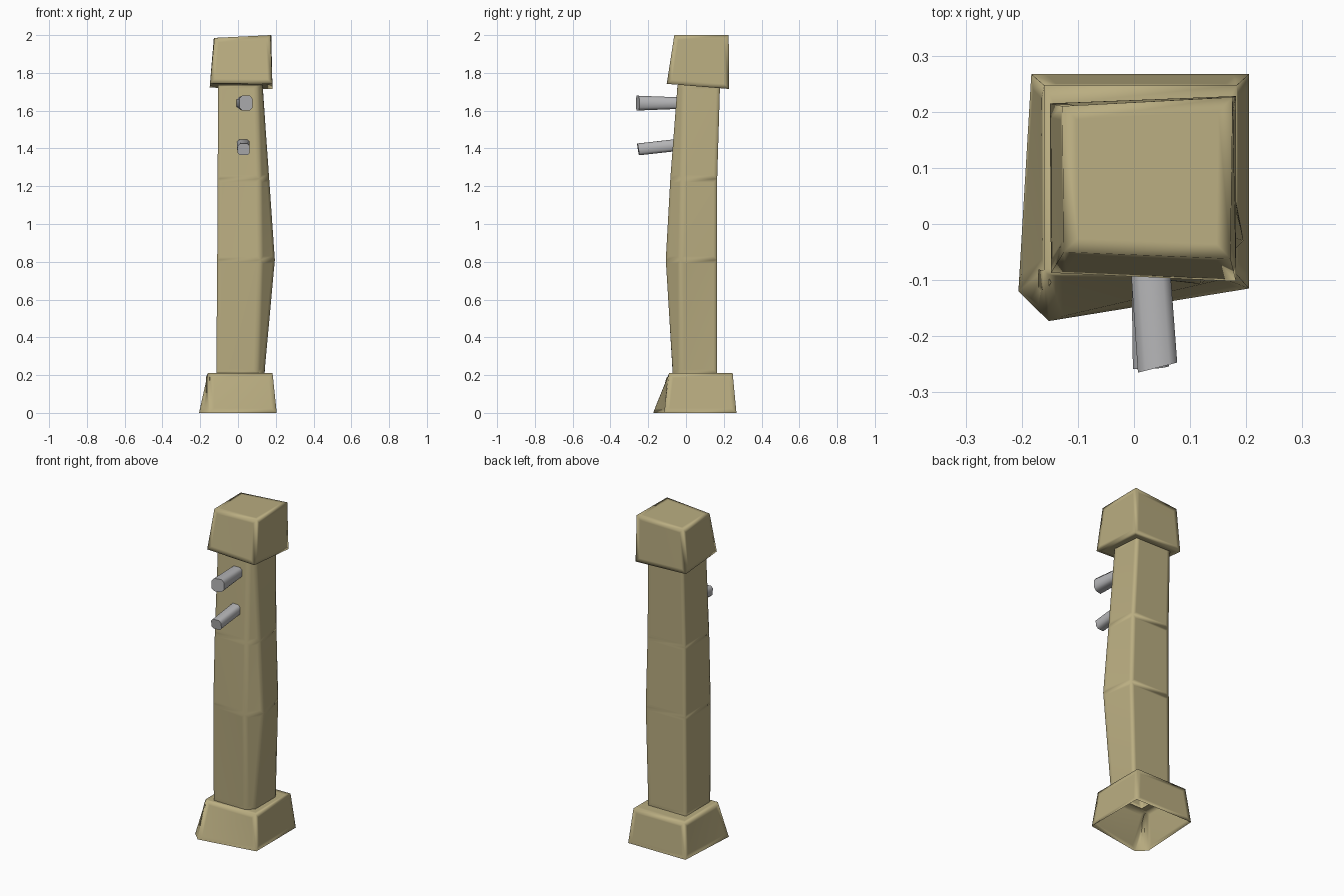
import bpy, bmesh, math
from mathutils import Vector

if "Cube" in bpy.data.objects:
    bpy.data.objects.remove(bpy.data.objects["Cube"])


def material(name, rgb):
    m = bpy.data.materials.new(name)
    m.diffuse_color = (*rgb, 1)
    m.use_nodes = True
    m.node_tree.nodes["Principled BSDF"].inputs["Base Color"].default_value = m.diffuse_color
    return m


TAN = material("tan_plaster", (0.49, 0.42, 0.22))
GREY = material("grey_metal", (0.46, 0.46, 0.47))


def loft(name, rings, mat, cap_start=False, cap_end=False, inset=0.0, smooth=None):
    """Skin a list of equal-length point rings; inset adds support loops for soft-edge shading."""
    bm = bmesh.new()
    vs = [[bm.verts.new(p) for p in r] for r in rings]
    n = len(rings[0])
    for a, b in zip(vs, vs[1:]):
        for i in range(n):
            j = (i + 1) % n
            bm.faces.new((a[i], a[j], b[j], b[i]))
    if cap_start:
        bm.faces.new(vs[0][::-1])
    if cap_end:
        bm.faces.new(vs[-1])
    bm.normal_update()
    if inset:
        big = [f for f in bm.faces if f.calc_area() > 0.006
               and (cap_end or abs(f.normal.z) < 0.9)]
        bmesh.ops.inset_individual(bm, faces=big, thickness=inset, use_even_offset=True)
    me = bpy.data.meshes.new(name)
    bm.to_mesh(me)
    bm.free()
    me.materials.append(mat)
    ob = bpy.data.objects.new(name, me)
    bpy.context.collection.objects.link(ob)
    bpy.context.view_layer.objects.active = ob
    ob.select_set(True)
    if smooth:
        bpy.ops.object.shade_smooth_by_angle(angle=math.radians(smooth))
    else:
        bpy.ops.object.shade_smooth()
    ob.select_set(False)
    return ob


def level(pts, z):
    return [Vector((x, y, z)) for x, y in pts]


# Shaft: uneven post with a chamfered front right corner (counter-clockwise sections)
def section(z, left, right_back, right, chamfer_y, chamfer_x, front_r, front_l, back):
    return level([(left, front_l), (chamfer_x, front_r), (right, chamfer_y),
                  (right_back, back), (left, back)], z)


shaft = [
    section(0.21, -0.115, 0.14, 0.14, -0.03, 0.10, -0.07, -0.07, 0.165),
    section(0.81, -0.11, 0.157, 0.195, -0.03, 0.12, -0.107, -0.082, 0.165),
    section(1.24, -0.108, 0.145, 0.165, -0.02, 0.115, -0.083, -0.07, 0.165),
    section(1.735, -0.105, 0.13, 0.13, -0.01, 0.10, -0.045, -0.045, 0.18),
]
loft("shaft", shaft, TAN, inset=0.02)

# Base: open-bottomed plinth, broken front left corner, top ring meeting the shaft
bottom = level([(-0.152, -0.173), (0.205, -0.115), (0.205, 0.267),
                (-0.183, 0.267), (-0.206, -0.12)], 0)
top = level([(-0.152, -0.09), (0.183, -0.09), (0.183, 0.247),
             (-0.16, 0.247), (-0.16, -0.082)], 0.21)
s = shaft[0]
hole = [s[1], s[2], s[3], s[4], s[0]]
middle = [a.lerp(b, 0.4) for a, b in zip(top, hole)]
loft("base", [bottom, top, middle, hole], TAN, inset=0.025)

# Cap: slightly skewed block
cap_low = [Vector(p) for p in ((-0.148, -0.087, 1.745), (0.182, -0.102, 1.742),
                               (0.182, 0.228, 1.715), (-0.15, 0.215, 1.722))]
cap_high = [Vector(p) for p in ((-0.125, -0.05, 1.985), (0.172, -0.062, 2.0),
                                (0.176, 0.226, 2.0), (-0.128, 0.21, 1.985))]
loft("cap", [cap_low, cap_high], TAN, cap_start=True, cap_end=True, inset=0.025)


# Pegs: chamfered bars sticking out of the front
def peg_ring(c, hx, hz, skew_x, skew_z):
    k = 0.6
    shape = [(-k, -1), (k, -1), (1, -k), (1, k), (k, 1), (-k, 1), (-1, k), (-1, -k)]
    return [Vector((c[0] + a * hx, c[1] + a * skew_x + b * skew_z, c[2] + b * hz))
            for a, b in shape]


def peg(name, root, root_size, tip, tip_size, skew_x, skew_z):
    loft(name, [peg_ring(tip, *tip_size, skew_x, skew_z), peg_ring(root, *root_size, 0, 0)],
         GREY, cap_start=True, cap_end=True, smooth=50)


peg("upper_peg", (0.025, -0.02, 1.64), (0.035, 0.03),
    (0.042, -0.256, 1.64), (0.035, 0.039), 0.009, 0)
peg("lower_peg", (0.028, -0.03, 1.42), (0.033, 0.032),
    (0.03, -0.253, 1.395), (0.032, 0.031), 0.002, -0.005)
